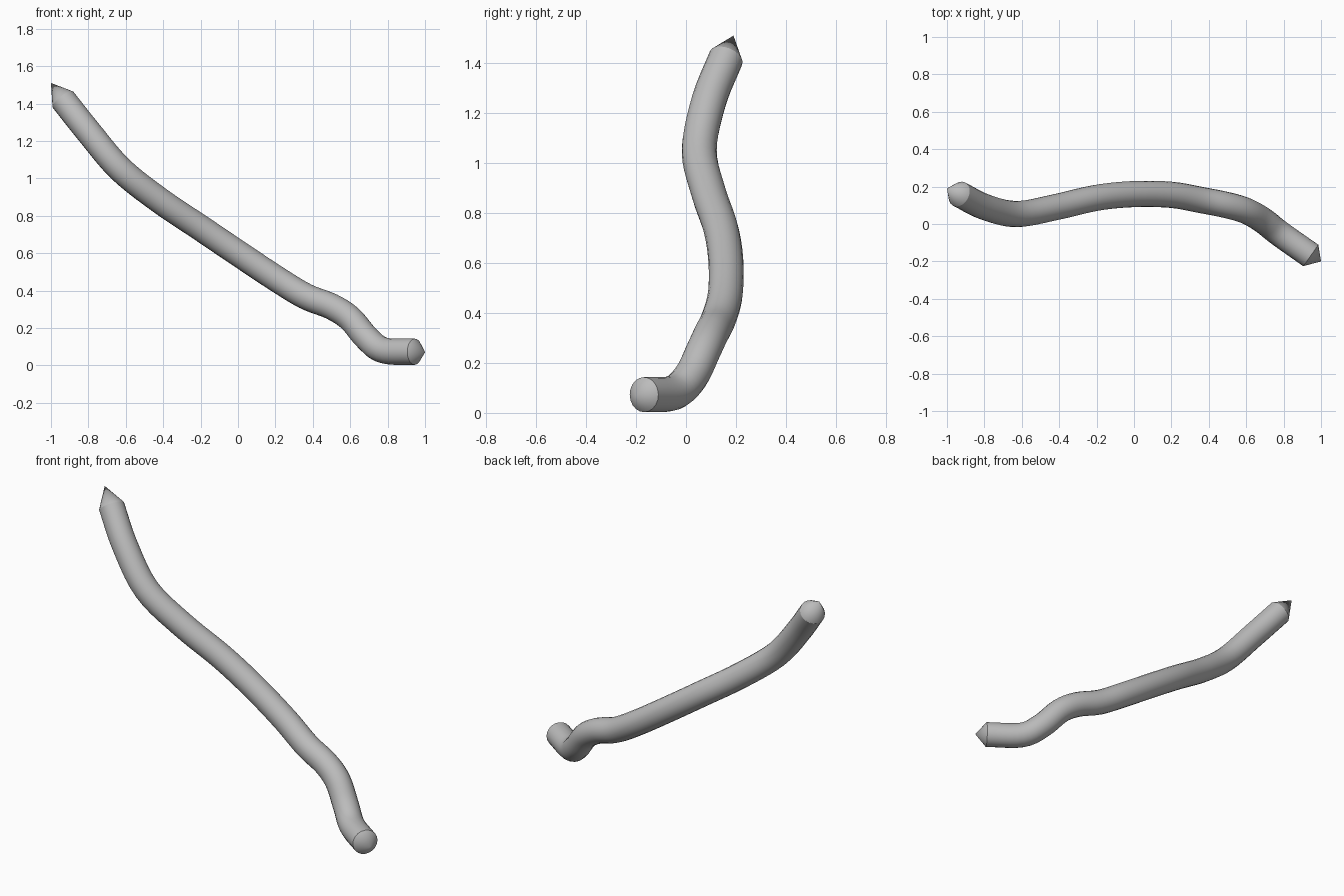
import bpy, bmesh, math
from mathutils import Vector

cube = bpy.data.objects.get("Cube")
if cube:
    bpy.data.objects.remove(cube)

RADIUS, SIDES, STEPS = 0.07, 20, 5

# Centre line of the tube, from the raised end to the resting end
path = [Vector(p) for p in (
    (-0.935, 0.16, 1.42), (-0.8, 0.092, 1.25), (-0.63, 0.053, 1.05),
    (-0.42, 0.09, 0.883), (-0.2, 0.14, 0.735), (0, 0.16, 0.6),
    (0.2, 0.156, 0.467), (0.36, 0.128, 0.37), (0.5, 0.1, 0.315),
    (0.6, 0.07, 0.25), (0.69, 0.019, 0.145), (0.78, -0.052, 0.08),
    (0.945, -0.168, 0.073))]
start_tip = Vector((-1, 0.19, 1.51))
end_tip = Vector((1, -0.2, 0.07))


def smooth_path(points):
    """Catmull-Rom interpolation through the points."""
    ext = [2 * points[0] - points[1]] + points + [2 * points[-1] - points[-2]]
    out = []
    for a, b, c, d in zip(ext, ext[1:], ext[2:], ext[3:]):
        for i in range(STEPS):
            t = i / STEPS
            out.append(0.5 * (2 * b + (c - a) * t
                              + (2 * a - 5 * b + 4 * c - d) * t * t
                              + (3 * b - a - 3 * c + d) * t ** 3))
    return out + [points[-1]]


# Sweep a circle along the centre line with a frame that does not twist
line = smooth_path(path)
bm = bmesh.new()
rings = []
normal = Vector((0, 0, 1))
for i, centre in enumerate(line):
    tangent = (line[min(i + 1, len(line) - 1)] - line[max(i - 1, 0)]).normalized()
    normal = (normal - tangent * normal.dot(tangent)).normalized()
    side = tangent.cross(normal)
    angles = [2 * math.pi * k / SIDES for k in range(SIDES)]
    rings.append([bm.verts.new(centre + RADIUS * (normal * math.cos(a) + side * math.sin(a)))
                  for a in angles])
for r, s in zip(rings, rings[1:]):
    for k in range(SIDES):
        n = (k + 1) % SIDES
        bm.faces.new((r[k], r[n], s[n], s[k]))

# Pointed ends
for ring, tip in ((rings[0], start_tip), (rings[-1], end_tip)):
    apex = bm.verts.new(tip)
    for k in range(SIDES):
        bm.faces.new((ring[k], ring[(k + 1) % SIDES], apex))
bmesh.ops.recalc_face_normals(bm, faces=bm.faces)

mesh = bpy.data.meshes.new("bent_tube")
bm.to_mesh(mesh)
bm.free()
tube = bpy.data.objects.new("bent_tube", mesh)
bpy.context.collection.objects.link(tube)

# Plain grey surface
grey = bpy.data.materials.new("plain_grey")
grey.use_nodes = True
colour = (0.5, 0.5, 0.5, 1)
grey.diffuse_color = colour
grey.node_tree.nodes["Principled BSDF"].inputs["Base Color"].default_value = colour
mesh.materials.append(grey)

bpy.ops.object.select_all(action='DESELECT')
tube.select_set(True)
bpy.context.view_layer.objects.active = tube
bpy.ops.object.shade_smooth_by_angle(angle=math.radians(28))
